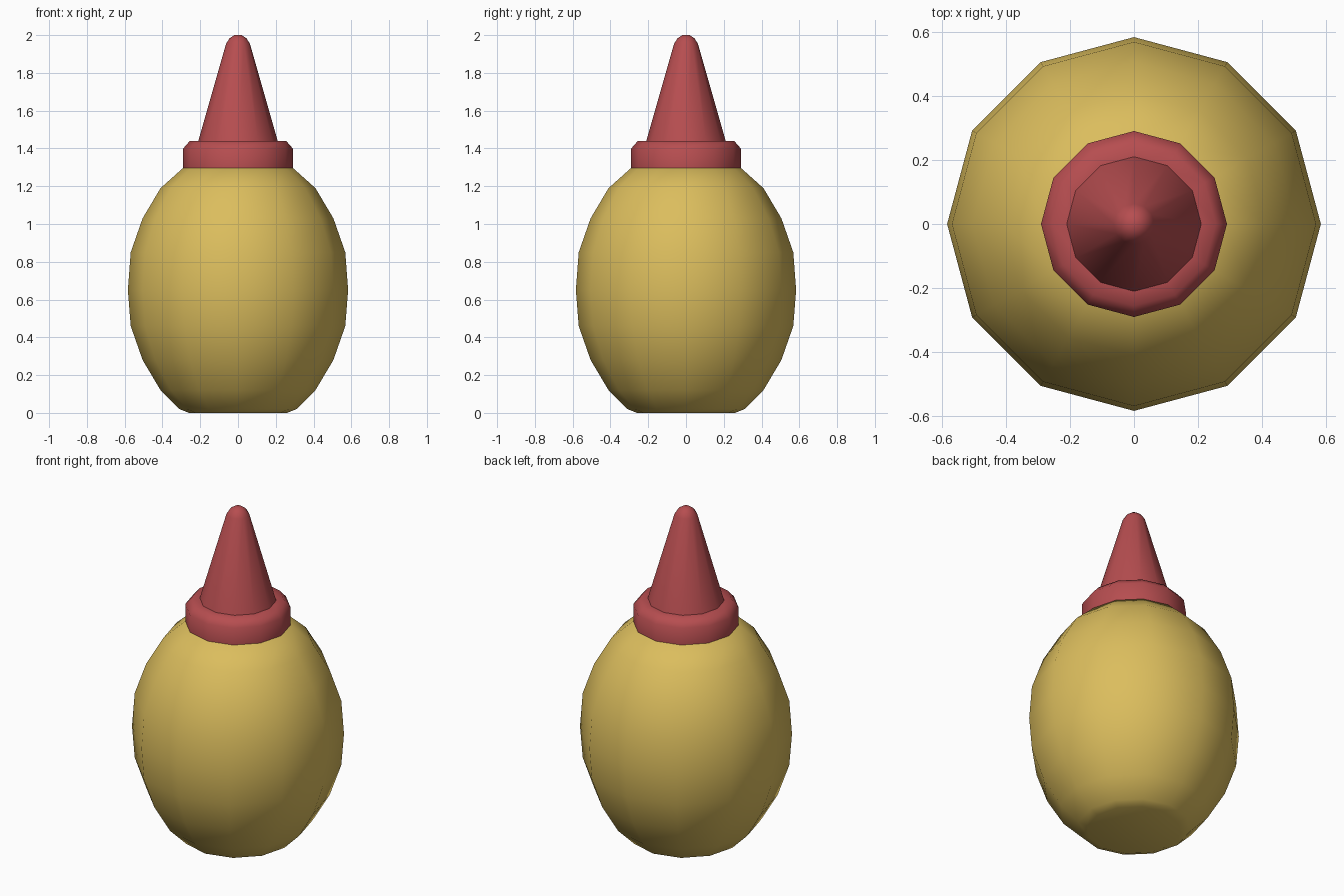
import bpy, bmesh, math

if "Cube" in bpy.data.objects:
    bpy.data.objects.remove(bpy.data.objects["Cube"])

SIDES = 12

def material(name, rgb):
    m = bpy.data.materials.new(name)
    m.diffuse_color = (*rgb, 1)
    m.use_nodes = True
    m.node_tree.nodes["Principled BSDF"].inputs["Base Color"].default_value = m.diffuse_color
    return m

def lathe(name, profile, mat, smooth_angle):
    """Revolve (radius, z) points about z and close both ends."""
    bm = bmesh.new()
    rings = [[bm.verts.new((r * math.cos(2 * math.pi * i / SIDES),
                            r * math.sin(2 * math.pi * i / SIDES), z))
              for i in range(SIDES)] for r, z in profile]
    for a, b in zip(rings, rings[1:]):
        for i in range(SIDES):
            j = (i + 1) % SIDES
            bm.faces.new((a[i], a[j], b[j], b[i]))
    bm.faces.new(rings[0][::-1])
    bm.faces.new(rings[-1])
    me = bpy.data.meshes.new(name)
    bm.to_mesh(me)
    bm.free()
    me.materials.append(mat)
    ob = bpy.data.objects.new(name, me)
    bpy.context.collection.objects.link(ob)
    bpy.ops.object.select_all(action='DESELECT')
    ob.select_set(True)
    bpy.context.view_layer.objects.active = ob
    bpy.ops.object.shade_smooth_by_angle(angle=math.radians(smooth_angle))
    return ob

yellow = material("mustard_yellow", (0.71, 0.51, 0.11))
red = material("cap_red", (0.47, 0.075, 0.08))

# Egg-shaped bottle with a flat base
lathe("bottle_body", [(0.26, 0), (0.31, 0.02), (0.41, 0.12), (0.505, 0.28),
                      (0.568, 0.46), (0.583, 0.65), (0.568, 0.85), (0.505, 1.03),
                      (0.41, 1.19), (0.287, 1.30)], yellow, 50)

# Screw collar with a bevelled top edge
lathe("cap_collar", [(0.29, 1.295), (0.29, 1.40), (0.255, 1.44), (0.20, 1.44)], red, 55)

# Tapered nozzle with a rounded tip
lathe("nozzle", [(0.21, 1.44), (0.063, 1.955), (0.045, 1.983), (0.02, 2.0)], red, 50)
